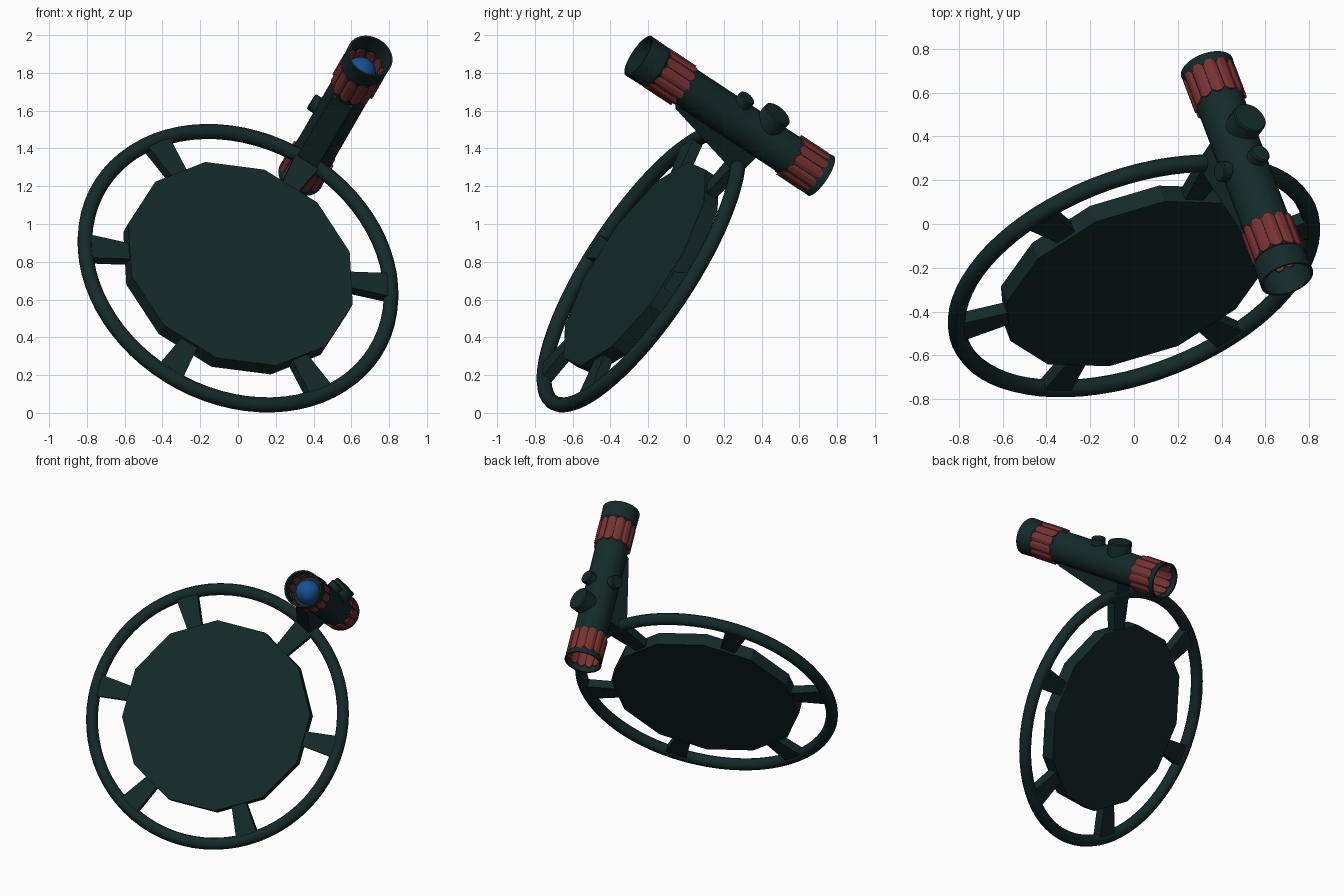
import bpy, bmesh, math
from mathutils import Matrix, Vector

if "Cube" in bpy.data.objects:
    bpy.data.objects.remove(bpy.data.objects["Cube"])

# Local frame: X points from ring centre to the scope, Z is the facing direction
n = Vector((0.302, -0.796, 0.524)).normalized()
u = Vector((0.434, 0.604, 0.669))
u = (u - n * u.dot(n)).normalized()
v = n.cross(u)
FRAME = Matrix.Translation((0, -0.237, 0.766)) @ Matrix((u, v, n)).transposed().to_4x4()
AX = 1.046  # distance of the scope axis from the ring centre


def material(name, rgb):
    m = bpy.data.materials.new(name)
    m.diffuse_color = (*rgb, 1)
    m.use_nodes = True
    m.node_tree.nodes["Principled BSDF"].inputs["Base Color"].default_value = m.diffuse_color
    return m


DARK = material("dark_teal", (0.007, 0.023, 0.023))
RED = material("dull_red", (0.19, 0.032, 0.032))
BLUE = material("lens_blue", (0.008, 0.08, 0.28))


def add(name, bm, mat, smooth=False, local=Matrix()):
    bmesh.ops.recalc_face_normals(bm, faces=bm.faces)
    me = bpy.data.meshes.new(name)
    bm.to_mesh(me)
    bm.free()
    me.materials.append(mat)
    ob = bpy.data.objects.new(name, me)
    bpy.context.collection.objects.link(ob)
    me.transform(FRAME @ local)
    if smooth:
        bpy.ops.object.select_all(action='DESELECT')
        ob.select_set(True)
        bpy.context.view_layer.objects.active = ob
        bpy.ops.object.shade_smooth_by_angle(angle=math.radians(35))
    return ob


def lathe(profile, steps, closed):
    """Revolve (radius, height) points around local Z."""
    bm = bmesh.new()
    rings = []
    for r, z in profile:
        rings.append([bm.verts.new((r * math.cos(2 * math.pi * i / steps),
                                    r * math.sin(2 * math.pi * i / steps), z)) for i in range(steps)])
    pairs = list(zip(rings, rings[1:])) + ([(rings[-1], rings[0])] if closed else [])
    for a, b in pairs:
        for i in range(steps):
            j = (i + 1) % steps
            bm.faces.new((a[i], a[j], b[j], b[i]))
    if not closed:
        bm.faces.new(rings[0])
        bm.faces.new(rings[-1])
    return bm


def prism(lower, upper):
    """Solid between two matching outlines."""
    bm = bmesh.new()
    a = [bm.verts.new(p) for p in lower]
    b = [bm.verts.new(p) for p in upper]
    bm.faces.new(a)
    bm.faces.new(b)
    for i in range(len(a)):
        j = (i + 1) % len(a)
        bm.faces.new((a[i], a[j], b[j], b[i]))
    return bm


# Outer ring
tube = [(0.85 + 0.04 * math.cos(k * math.pi / 6), 0.04 * math.sin(k * math.pi / 6)) for k in range(12)]
add("outer_ring", lathe(tube, 72, True), DARK, True)

# Twelve-sided hub plate
add("hub_plate", lathe([(0.637, -0.045), (0.637, 0.045)], 12, False), DARK,
    local=Matrix.Rotation(math.radians(15), 4, 'Z'))

# Six spokes, wider towards the ring
for k in range(6):
    def outline(z):
        return [(0.58, -0.046, z), (0.845, -0.074, z), (0.845, 0.074, z), (0.58, 0.046, z)]
    add(f"spoke_{k + 1}", prism(outline(-0.03), outline(0.03)), DARK,
        local=Matrix.Rotation(k * math.pi / 3, 4, 'Z'))

# Wedge bracket holding the scope
side = [(0.97, 0.5), (0.935, 0.48), (0.82, 0.04), (0.82, -0.035), (0.94, -0.04), (0.97, -0.04)]
add("scope_bracket", prism([(x, -0.06, z) for x, z in side], [(x, 0.06, z) for x, z in side]), DARK)

# Scope tube, open and recessed at both ends
to_scope = Matrix.Translation((AX, 0, 0))
profile = [(0.001, 0.60), (0.112, 0.60), (0.114, 0.812), (0.125, 0.812), (0.122, 0.70), (0.114, 0.69),
           (0.114, 0.53), (0.110, 0.50), (0.110, -0.17), (0.114, -0.20), (0.114, -0.35), (0.122, -0.36),
           (0.125, -0.40), (0.114, -0.40), (0.112, -0.22), (0.001, -0.22)]
add("scope_tube", lathe(profile, 40, False), DARK, True, to_scope)

# Front lens
bm = bmesh.new()
bmesh.ops.create_uvsphere(bm, u_segments=24, v_segments=14, radius=0.082)
add("front_lens", bm, BLUE, True, to_scope @ Matrix.Translation((0, 0, 0.645)))

# Ribbed grips: ridged panels with pointed ends
COUNT = 12
for label, z0, z1 in (("front_grip", 0.515, 0.695), ("rear_grip", -0.365, -0.19)):
    bm = bmesh.new()
    for k in range(COUNT):
        c = 2 * math.pi * k / COUNT
        w = math.pi / COUNT * 0.93

        def pt(f, r, z):
            return bm.verts.new((r * math.cos(c + f * w), r * math.sin(c + f * w), z))
        tip = 0.018
        spots = [(-1, z0 + tip), (-0.4, z0), (0.4, z0), (1, z0 + tip),
                 (1, z1 - tip), (0.4, z1), (-0.4, z1), (-1, z1 - tip)]
        outer = [pt(f, 0.118 if abs(f) == 1 else 0.124, z) for f, z in spots]
        inner = [pt(f, 0.105, z) for f, z in spots]
        for a, b in ((0, 7), (1, 6), (2, 5)):
            bm.faces.new((outer[a], outer[a + 1], outer[b - 1], outer[b]))
            bm.faces.new((inner[a], inner[a + 1], inner[b - 1], inner[b]))
        for i in range(8):
            j = (i + 1) % 8
            bm.faces.new((outer[i], outer[j], inner[j], inner[i]))
    add(label, bm, RED, False, to_scope)

# Adjustment knobs: (name, radius, height, position along tube, turn around tube)
for name, r, h, t, turn in (("large_top_knob", 0.08, 0.17, 0.012, 0),
                            ("small_top_knob", 0.047, 0.15, 0.2, 0),
                            ("small_side_knob", 0.047, 0.15, 0.2, 90)):
    place = (to_scope @ Matrix.Translation((0, 0, t)) @ Matrix.Rotation(math.radians(turn), 4, 'Z')
             @ Matrix.Rotation(math.pi / 2, 4, 'Y'))
    add(name, lathe([(r, 0.05), (r, h - 0.006), (r - 0.006, h)], 24, False), DARK, True, place)
